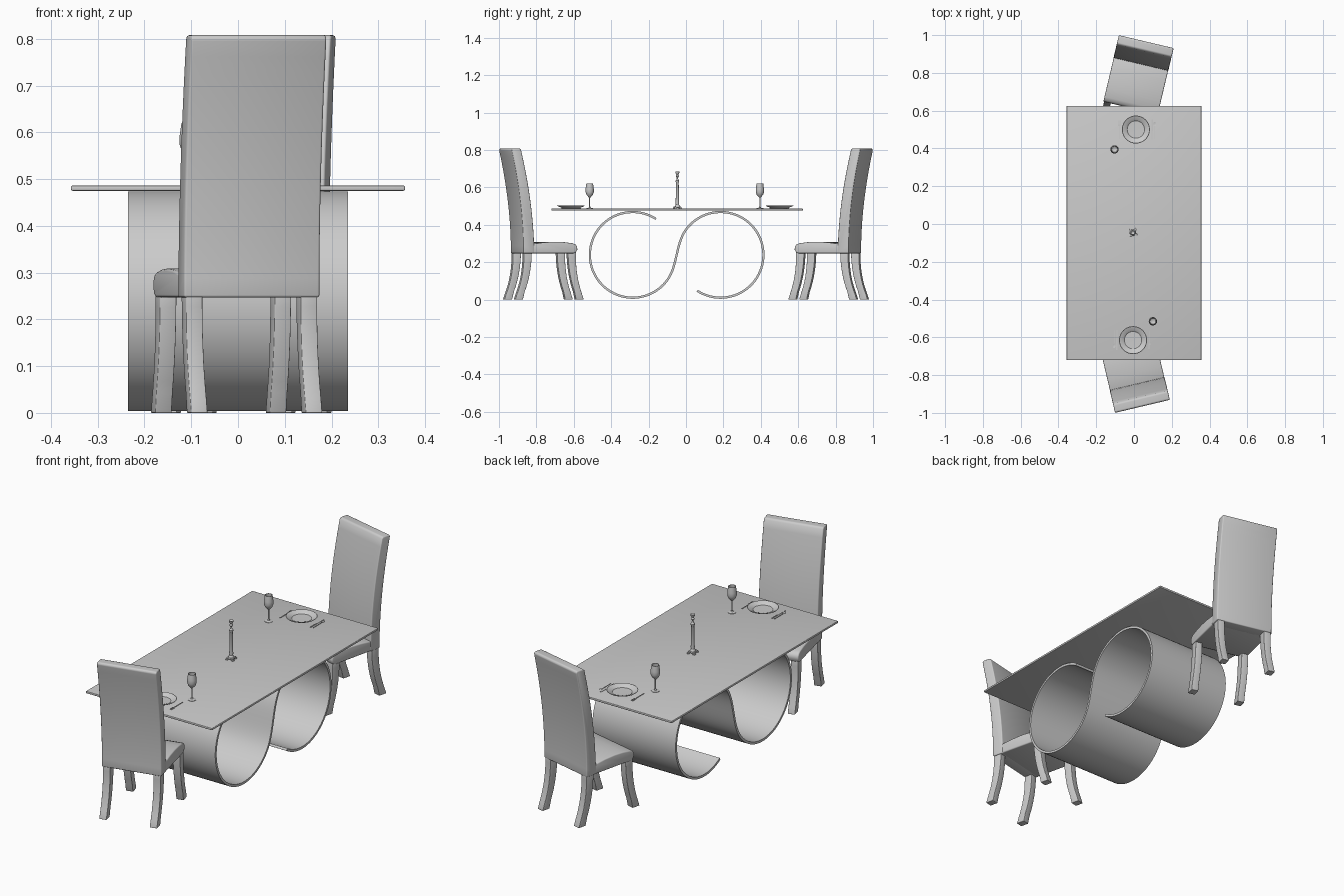
import bpy, bmesh
from math import sin, cos, pi, radians
from mathutils import Matrix, Vector

if "Cube" in bpy.data.objects:
    bpy.data.objects.remove(bpy.data.objects["Cube"])

grey = bpy.data.materials.new("plain light grey")
grey.use_nodes = True
grey.diffuse_color = (0.6, 0.6, 0.6, 1)
grey.node_tree.nodes["Principled BSDF"].inputs["Base Color"].default_value = (0.6, 0.6, 0.6, 1)

TOP = 0.486  # height of the table surface


def finish(bm, name, place=Matrix(), round_edges=0):
    bmesh.ops.recalc_face_normals(bm, faces=bm.faces)
    if round_edges:
        sharp = [e for e in bm.edges if e.calc_face_angle(0) > radians(40)]
        bmesh.ops.bevel(bm, geom=sharp, offset=round_edges, segments=3,
                        profile=0.5, affect='EDGES', clamp_overlap=True)
    mesh = bpy.data.meshes.new(name)
    bm.to_mesh(mesh)
    bm.free()
    mesh.transform(place)
    mesh.materials.append(grey)
    obj = bpy.data.objects.new(name, mesh)
    bpy.context.collection.objects.link(obj)
    bpy.ops.object.select_all(action='DESELECT')
    obj.select_set(True)
    bpy.context.view_layer.objects.active = obj
    bpy.ops.object.shade_smooth_by_angle(angle=radians(35))
    return obj


def box(name, centre, size, place=Matrix(), round_edges=0):
    bm = bmesh.new()
    bmesh.ops.create_cube(bm, size=1, matrix=Matrix.Translation(centre) @ Matrix.Diagonal((*size, 1)))
    return finish(bm, name, place, round_edges)


def prism(name, outline, half_width, place=Matrix(), round_edges=0, x=0):
    """Extrude a (y, z) outline along x."""
    bm = bmesh.new()
    face = bm.faces.new([bm.verts.new((x - half_width, y, z)) for y, z in outline])
    out = bmesh.ops.extrude_face_region(bm, geom=[face])["geom"]
    bmesh.ops.translate(bm, vec=(2 * half_width, 0, 0),
                        verts=[v for v in out if isinstance(v, bmesh.types.BMVert)])
    return finish(bm, name, place, round_edges)


def lathe(name, profile, place, steps=32):
    bm = bmesh.new()
    verts = [bm.verts.new((r, 0, z)) for r, z in profile]
    edges = [bm.edges.new(pair) for pair in zip(verts, verts[1:])]
    bmesh.ops.spin(bm, geom=verts + edges, axis=(0, 0, 1), cent=(0, 0, 0),
                   angle=2 * pi, steps=steps)
    bmesh.ops.remove_doubles(bm, verts=bm.verts, dist=0.00005)
    return finish(bm, name, place)


def bezier(a, b, c, d, n):
    pts = []
    for i in range(n + 1):
        t = i / n
        s = 1 - t
        pts.append(a * s**3 + b * 3 * s * s * t + c * 3 * s * t * t + d * t**3)
    return pts


def ribbon(path, widths):
    """Closed outline around a centre line with given thickness along it."""
    left, right = [], []
    for i, p in enumerate(path):
        d = (path[min(i + 1, len(path) - 1)] - path[max(i - 1, 0)]).normalized()
        off = Vector((-d.y, d.x)) * widths[i] / 2
        left.append(p + off)
        right.append(p - off)
    return left + right[::-1]


# Table top
box("table_top", (0, -0.0475, 0.4805), (0.714, 1.345, 0.011), round_edges=0.003)

# S-shaped table base: two arcs joined by a smooth diagonal
R = 0.229
c1, c2 = Vector((-0.285, 0.239)), Vector((0.185, 0.239))
arc = [c1 + R * Vector((cos(a), sin(a)))
       for a in [radians(57 + (325 - 57) * i / 56) for i in range(57)]]
mid = (c1 + c2) / 2
arc2 = [mid * 2 - p for p in reversed(arc)]
tangent = Vector((sin(radians(35)), cos(radians(35)))) * 0.09
join = bezier(arc[-1], arc[-1] + tangent, arc2[0] - tangent, arc2[0], 16)
path = arc + join[1:-1] + arc2
prism("table_base", ribbon(path, [0.012] * len(path)), 0.235)


# Chairs
def chair(label, place):
    W = 0.149
    # tall curved back, thick at the seat and leaning backwards
    rear = bezier(Vector((-0.065, 0.247)), Vector((-0.065, 0.44)),
                  Vector((-0.04, 0.62)), Vector((0, 0.80)), 14)
    front = bezier(Vector((-0.052, 0.80)), Vector((-0.095, 0.62)),
                   Vector((-0.122, 0.44)), Vector((-0.125, 0.247)), 14)
    top = [Vector((-0.006, 0.808)), Vector((-0.044, 0.808))]
    prism(label + "_chair_back", rear + top + front, W, place, 0.006)
    # padded seat with rounded front
    seat = [(-0.11, 0.247), (-0.34, 0.247), (-0.354, 0.253), (-0.362, 0.267),
            (-0.361, 0.283), (-0.352, 0.295), (-0.335, 0.301), (-0.29, 0.307),
            (-0.24, 0.309), (-0.18, 0.306), (-0.11, 0.297)]
    prism(label + "_chair_seat", seat, W - 0.001, place, 0.006)
    # flared legs
    for part, y0, y1 in (("rear", -0.09, -0.036), ("front", -0.332, -0.381)):
        line = bezier(Vector((y0, 0.255)), Vector((y0, 0.16)),
                      Vector((y0 * 0.7 + y1 * 0.3, 0.08)), Vector((y1, 0)), 10)
        outline = ribbon(line, [0.044 - 0.001 * i for i in range(11)])
        outline = [(p[0], max(p[1], 0) if p[1] > 0.02 else 0) for p in outline]
        for side, x in (("right", -0.126), ("left", 0.126)):
            prism(f"{label}_chair_{part}_{side}_leg", outline, 0.018, place, 0.002, x)


chair("back", Matrix.Translation((0.065, 0.966, 0)) @ Matrix.Rotation(radians(-13.3), 4, 'Z'))
chair("front", Matrix.Translation((0.045, -0.966, 0)) @ Matrix.Rotation(radians(193.3), 4, 'Z'))

# Place settings
plate = [(0, 0.001), (0.042, 0.001), (0.072, 0.014), (0.074, 0.016), (0.072, 0.017),
         (0.052, 0.010), (0.046, 0.005), (0, 0.004)]
glass = [(0, 0), (0.019, 0), (0.019, 0.002), (0.006, 0.005), (0.003, 0.012), (0.003, 0.058),
         (0.008, 0.064), (0.017, 0.074), (0.022, 0.088), (0.022, 0.105), (0.018, 0.134),
         (0.0165, 0.134), (0.020, 0.104), (0.020, 0.089), (0.015, 0.076), (0, 0.067)]


def setting(label, x, y, turn, gx, gy):
    spot = Matrix.Translation((x, y, TOP)) @ Matrix.Rotation(turn, 4, 'Z')
    lathe(label + "_plate", plate, spot, 40)
    lathe(label + "_wine_glass", glass, Matrix.Translation((gx, gy, TOP)))
    # fork
    box(label + "_fork_handle", (-0.088, -0.015, 0.002), (0.004, 0.07, 0.002), spot)
    box(label + "_fork_neck", (-0.088, 0.022, 0.002), (0.011, 0.008, 0.002), spot)
    for i in (-1, 0, 1):
        box(label + "_fork_tine", (-0.088 + i * 0.0045, 0.036, 0.002), (0.002, 0.022, 0.002), spot)
    # knife
    box(label + "_knife_handle", (0.086, -0.03, 0.002), (0.005, 0.045, 0.003), spot)
    box(label + "_knife_blade", (0.086, 0.022, 0.002), (0.007, 0.06, 0.0015), spot)
    # spoon
    box(label + "_spoon_handle", (0.1, -0.015, 0.002), (0.003, 0.07, 0.002), spot)
    lathe(label + "_spoon_bowl", [(0, 0), (0.006, 0.002), (0.007, 0.004), (0, 0.002)],
          spot @ Matrix.Translation((0.1, 0.03, 0)) @ Matrix.Diagonal((1, 1.6, 1, 1)), 16)


setting("back", 0.01, 0.5, 0, -0.103, 0.395)
setting("front", -0.005, -0.615, pi, 0.1, -0.515)

# Candlestick
centre = Matrix.Translation((-0.006, -0.046, TOP)) @ Matrix.Rotation(radians(10), 4, 'Z')
box("candlestick_base", (0, 0, 0.008), (0.034, 0.034, 0.007), centre, 0.001)
for sx in (-1, 1):
    for sy in (-1, 1):
        box("candlestick_foot", (sx * 0.015, sy * 0.015, 0.003), (0.012, 0.012, 0.006), centre, 0.001)
lathe("candlestick_column",
      [(0, 0.01), (0.014, 0.011), (0.013, 0.016), (0.009, 0.022), (0.0095, 0.03), (0.007, 0.14),
       (0.010, 0.145), (0.010, 0.15), (0.005, 0.156), (0.004, 0.166), (0.009, 0.174),
       (0.005, 0.182), (0.010, 0.19), (0.011, 0.198), (0.008, 0.198), (0, 0.192)], centre, 20)
